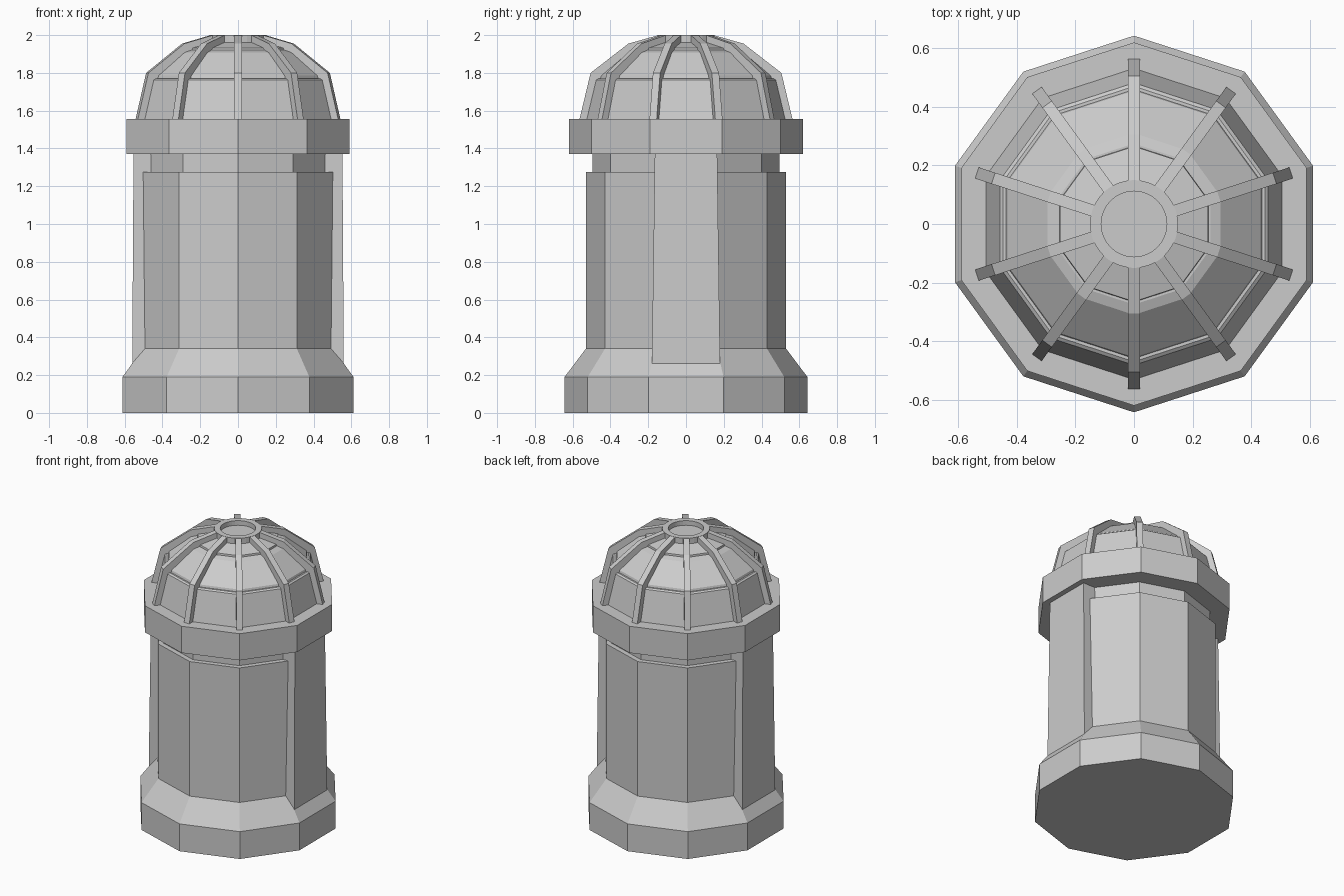
import bpy, bmesh
from math import sin, cos, pi

if "Cube" in bpy.data.objects:
    bpy.data.objects.remove(bpy.data.objects["Cube"])

SIDES = 10


def finish(name, bm):
    bmesh.ops.recalc_face_normals(bm, faces=bm.faces)
    me = bpy.data.meshes.new(name)
    bm.to_mesh(me)
    bm.free()
    ob = bpy.data.objects.new(name, me)
    bpy.context.collection.objects.link(ob)
    return ob


def lathe(name, profile, sides=SIDES, closed=False):
    """Revolve (radius, z) points; cap the ends, or close the section into a ring."""
    bm = bmesh.new()
    rings = [[bm.verts.new((r * cos(pi / 2 + 2 * pi * i / sides),
                            r * sin(pi / 2 + 2 * pi * i / sides), z))
              for i in range(sides)] for r, z in profile]
    pairs = list(zip(rings, rings[1:]))
    if closed:
        pairs.append((rings[-1], rings[0]))
    else:
        bm.faces.new(rings[0])
        bm.faces.new(rings[-1])
    for a, b in pairs:
        for i in range(sides):
            j = (i + 1) % sides
            bm.faces.new((a[i], a[j], b[j], b[i]))
    return finish(name, bm)


def prism(name, front, back):
    """Bridge two matching outlines into a solid."""
    bm = bmesh.new()
    f = [bm.verts.new(p) for p in front]
    b = [bm.verts.new(p) for p in back]
    n = len(f)
    bm.faces.new(f)
    bm.faces.new(b)
    for i in range(n):
        j = (i + 1) % n
        bm.faces.new((f[i], f[j], b[j], b[i]))
    return finish(name, bm)


# Plinth, shaft and recessed neck
lathe("body", [(0.643, 0), (0.643, 0.19), (0.53, 0.34), (0.53, 1.275),
               (0.495, 1.275), (0.495, 1.40)])

# Overhanging collar
lathe("collar", [(0.62, 1.37), (0.62, 1.555)])

# Stepped dome panels
lathe("dome_lower", [(0.535, 1.54), (0.482, 1.762), (0.47, 1.77), (0.45, 1.77)])
lathe("dome_middle", [(0.462, 1.76), (0.455, 1.785), (0.31, 1.908),
                      (0.275, 1.92)])
lathe("dome_upper", [(0.27, 1.90), (0.265, 1.932), (0.13, 1.968)])

# Crown ring around a shallow round recess
lathe("crown_ring", [(0.15, 1.95), (0.15, 2.0), (0.112, 2.0), (0.112, 1.95)],
      sides=40, closed=True)

# Ribs along the dome corners
rib = [(0.565, 1.55), (0.505, 1.80), (0.305, 1.955), (0.145, 2.0),
       (0.145, 1.955), (0.285, 1.91), (0.455, 1.77), (0.515, 1.55)]
half = 0.02
for k in range(SIDES):
    a = pi / 2 + 2 * pi * k / SIDES
    c, s = cos(a), sin(a)
    prism(f"dome_rib_{k + 1}",
          [(r * c - half * s, r * s + half * c, z) for r, z in rib],
          [(r * c + half * s, r * s - half * c, z) for r, z in rib])

# Tapered side panels, running into the plinth slope
for side, label in ((1, "right"), (-1, "left")):
    outline = [(-0.181, 0.24), (0.181, 0.24), (0.165, 1.38), (-0.165, 1.38)]
    depth = [0.56, 0.56, 0.553, 0.553]
    prism(f"side_panel_{label}",
          [(side * d, y, z) for d, (y, z) in zip(depth, outline)],
          [(side * 0.44, y, z) for y, z in outline])
